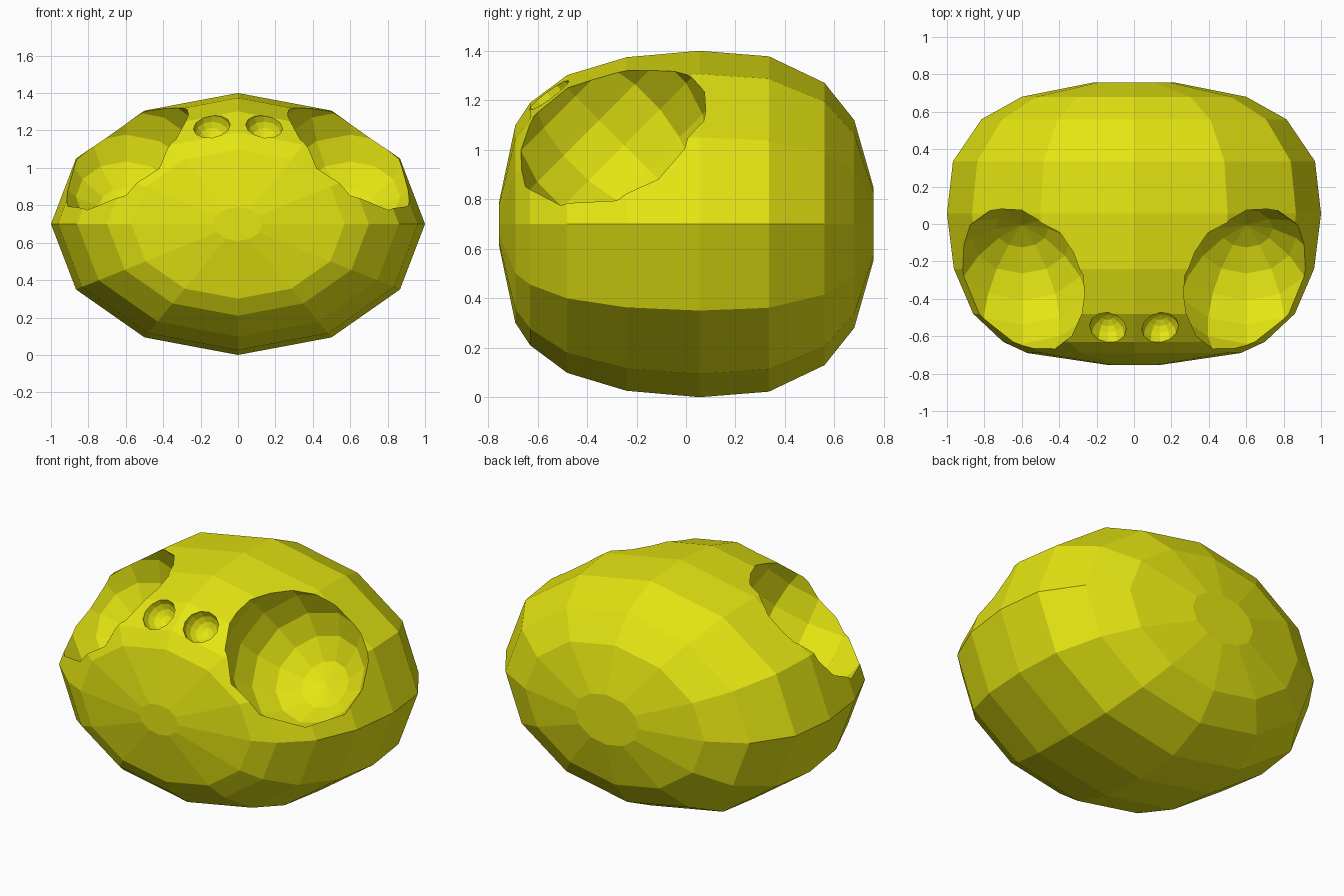
import bpy, bmesh, math
from mathutils import Matrix

if "Cube" in bpy.data.objects:
    bpy.data.objects.remove(bpy.data.objects["Cube"])

yellow = bpy.data.materials.new("yellow")
yellow.diffuse_color = (0.78, 0.78, 0.006, 1)
yellow.use_nodes = True
yellow.node_tree.nodes["Principled BSDF"].inputs["Base Color"].default_value = yellow.diffuse_color


def finish(bm, name):
    bmesh.ops.recalc_face_normals(bm, faces=bm.faces)
    mesh = bpy.data.meshes.new(name)
    bm.to_mesh(mesh)
    bm.free()
    mesh.materials.append(yellow)
    obj = bpy.data.objects.new(name, mesh)
    bpy.context.collection.objects.link(obj)
    return obj


# Body: twelve-sided elliptical rings stacked along y, capped flat
profile = [(-0.755, 0.13), (-0.69, 0.57), (-0.63, 0.70), (-0.48, 0.86),
           (-0.24, 0.963), (0.055, 1.0), (0.335, 0.968), (0.56, 0.815),
           (0.68, 0.60), (0.757, 0.215)]
SIDES = 12
bm = bmesh.new()
rings = []
for y, r in profile:
    angles = [math.tau * i / SIDES for i in range(SIDES)]
    rings.append([bm.verts.new((r * math.cos(a), y, 0.7 + 0.7 * r * math.sin(a)))
                  for a in angles])
for a, b in zip(rings, rings[1:]):
    for i in range(SIDES):
        j = (i + 1) % SIDES
        bm.faces.new((a[i], a[j], b[j], b[i]))
bm.faces.new(rings[0])
bm.faces.new(rings[-1])
body = finish(bm, "body")


# Ball cutters, tilted to face forward and up
def ball_cutter(name, centre, radius):
    bm = bmesh.new()
    bmesh.ops.create_uvsphere(
        bm, u_segments=12, v_segments=9, radius=radius,
        matrix=Matrix.Translation(centre) @ Matrix.Rotation(math.radians(45), 4, 'X'))
    obj = finish(bm, name)
    obj.hide_render = True
    return obj


# Large side sockets and small front holes, mirrored in x
bpy.context.view_layer.objects.active = body
for side in (-1, 1):
    for name, (x, y, z), r in (("socket_cutter", (0.6, -0.3, 1.07), 0.415),
                               ("small_hole_cutter", (0.14, -0.555, 1.222), 0.1)):
        cutter = ball_cutter(name, (side * x, y, z), r)
        mod = body.modifiers.new(name, 'BOOLEAN')
        mod.operation = 'DIFFERENCE'
        mod.solver = 'EXACT'
        mod.object = cutter
        bpy.ops.object.modifier_apply(modifier=mod.name)
        bpy.data.objects.remove(cutter)
